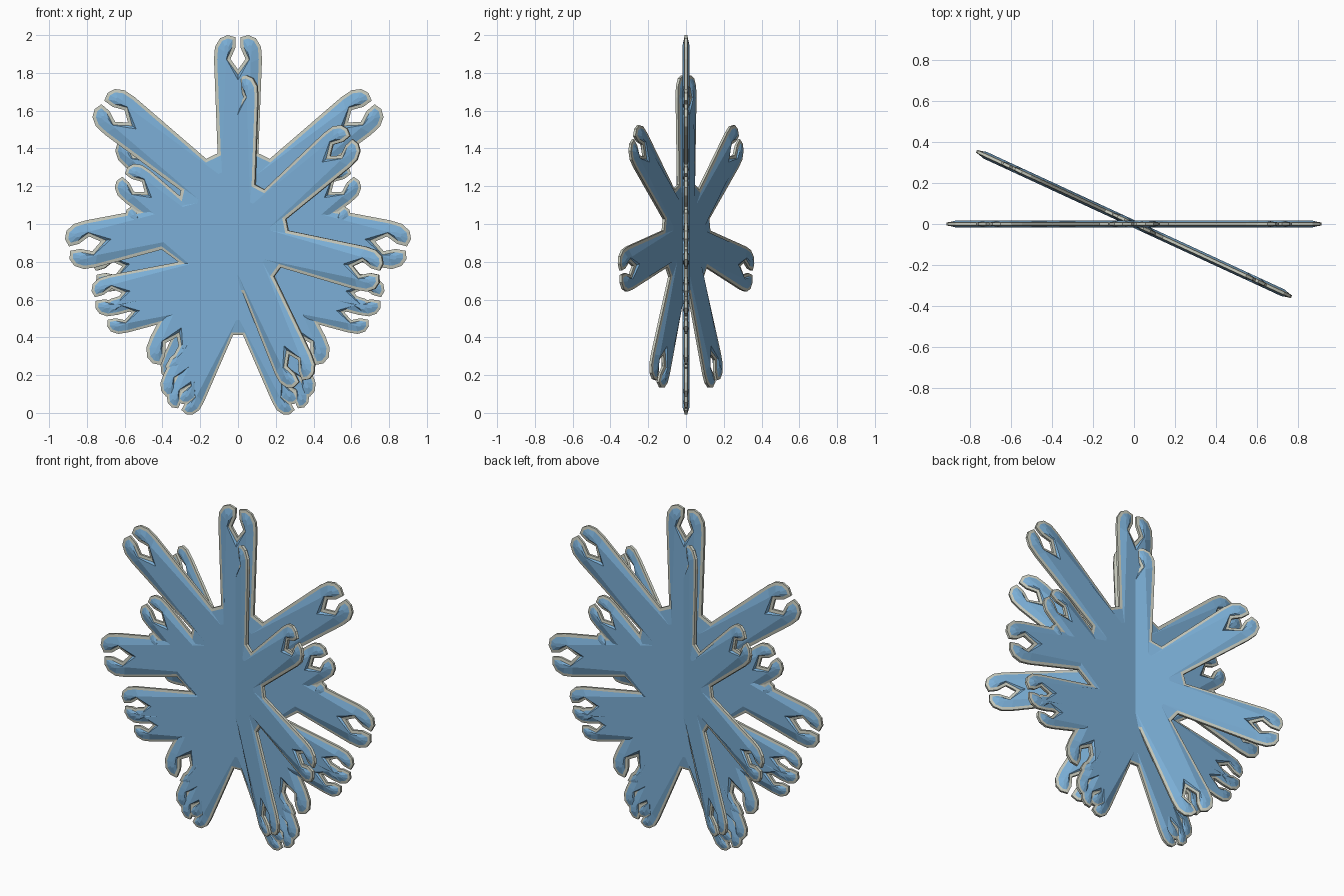
import bpy, bmesh, math
from mathutils import Vector, Matrix

cube = bpy.data.objects.get("Cube")
if cube:
    bpy.data.objects.remove(cube)


def material(name, rgb):
    m = bpy.data.materials.new(name)
    m.use_nodes = True
    m.diffuse_color = (*rgb, 1)
    bsdf = next(n for n in m.node_tree.nodes if n.type == 'BSDF_PRINCIPLED')
    bsdf.inputs["Base Color"].default_value = (*rgb, 1)
    bsdf.inputs["Roughness"].default_value = 0.7
    return m


BLUE = material("ice blue", (0.20, 0.43, 0.68))
PALE = material("pale rim", (0.56, 0.58, 0.50))

ARMS = 7
REACH = 0.927        # hub centre to arm tip at full size
RIM = 0.017          # width of the pale rim

# Half an arm: outline (across, along) with the matching ridge point
HALF_ARM = [
    ((0.108, 0.301), (0.085, 0.20)),
    ((0.127, 0.80), (0.065, 0.78)),
    ((0.122, 0.865), (0.072, 0.84)),
    ((0.095, 0.91), (0.070, 0.87)),
    ((0.055, 0.927), (0.060, 0.875)),
    ((0.012, 0.915), (0.050, 0.865)),
    ((0.014, 0.86), (0.050, 0.84)),
    ((0.040, 0.80), (0.062, 0.80)),
]
NOTCH = ((0, 0.745), (0, 0.69))


def star_loops():
    """Outline and ridge loops of a whole star, clockwise."""
    left = [((-a[0], a[1]), (-b[0], b[1])) for a, b in HALF_ARM]
    arm = left + [NOTCH] + HALF_ARM[::-1]
    outline, ridge = [], []
    for k in range(ARMS):
        turn = Matrix.Rotation(-k * math.tau / ARMS, 2)
        for a, b in arm:
            outline.append(turn @ Vector(a))
            ridge.append(turn @ Vector(b))
    return outline, ridge


def inset(points, width):
    """Move a clockwise loop inwards with clamped mitres."""
    result = []
    for i, p in enumerate(points):
        d1 = (p - points[i - 1]).normalized()
        d2 = (points[(i + 1) % len(points)] - p).normalized()
        n1, n2 = Vector((d1.y, -d1.x)), Vector((d2.y, -d2.x))
        mitre = (n1 + n2) / max(1 + n1.dot(n2), 0.6)
        result.append(p + mitre * width)
    return result


def star(name, reach, height, angle=0):
    outline, ridge = star_loops()
    rim = inset(outline, RIM)
    s = reach / REACH
    bm = bmesh.new()

    def ring(points, y):
        return [bm.verts.new((p.x * s, y, p.y * s)) for p in points]

    def bridge(a, b, mat):
        n = len(a)
        for i in range(n):
            j = (i + 1) % n
            bm.faces.new((a[i], a[j], b[j], b[i])).material_index = mat

    edges = []
    for side in (-1, 1):
        edge = ring(outline, side * 0.007)
        lip = ring(rim, side * 0.010)
        top = ring(ridge, side * 0.018)
        bridge(edge, lip, 1)      # pale rim
        bridge(lip, top, 0)       # sloped flank
        bm.faces.new(top)         # flat middle
        edges.append(edge)
    bridge(edges[0], edges[1], 1)  # outer wall
    bmesh.ops.recalc_face_normals(bm, faces=bm.faces)
    bmesh.ops.triangulate(bm, faces=[f for f in bm.faces if len(f.verts) > 4])
    mesh = bpy.data.meshes.new(name)
    bm.to_mesh(mesh)
    bm.free()
    mesh.materials.append(BLUE)
    mesh.materials.append(PALE)
    ob = bpy.data.objects.new(name, mesh)
    ob.location.z = height
    ob.rotation_euler.z = angle
    bpy.context.collection.objects.link(ob)


# Upright stars sharing one plane, and one turned across them
star("large_star", 0.927, 1.073)
star("crossing_star", 0.857, 0.93, math.radians(-24.8))
star("medium_star", 0.785, 0.775)
star("small_star", 0.72, 0.66)
